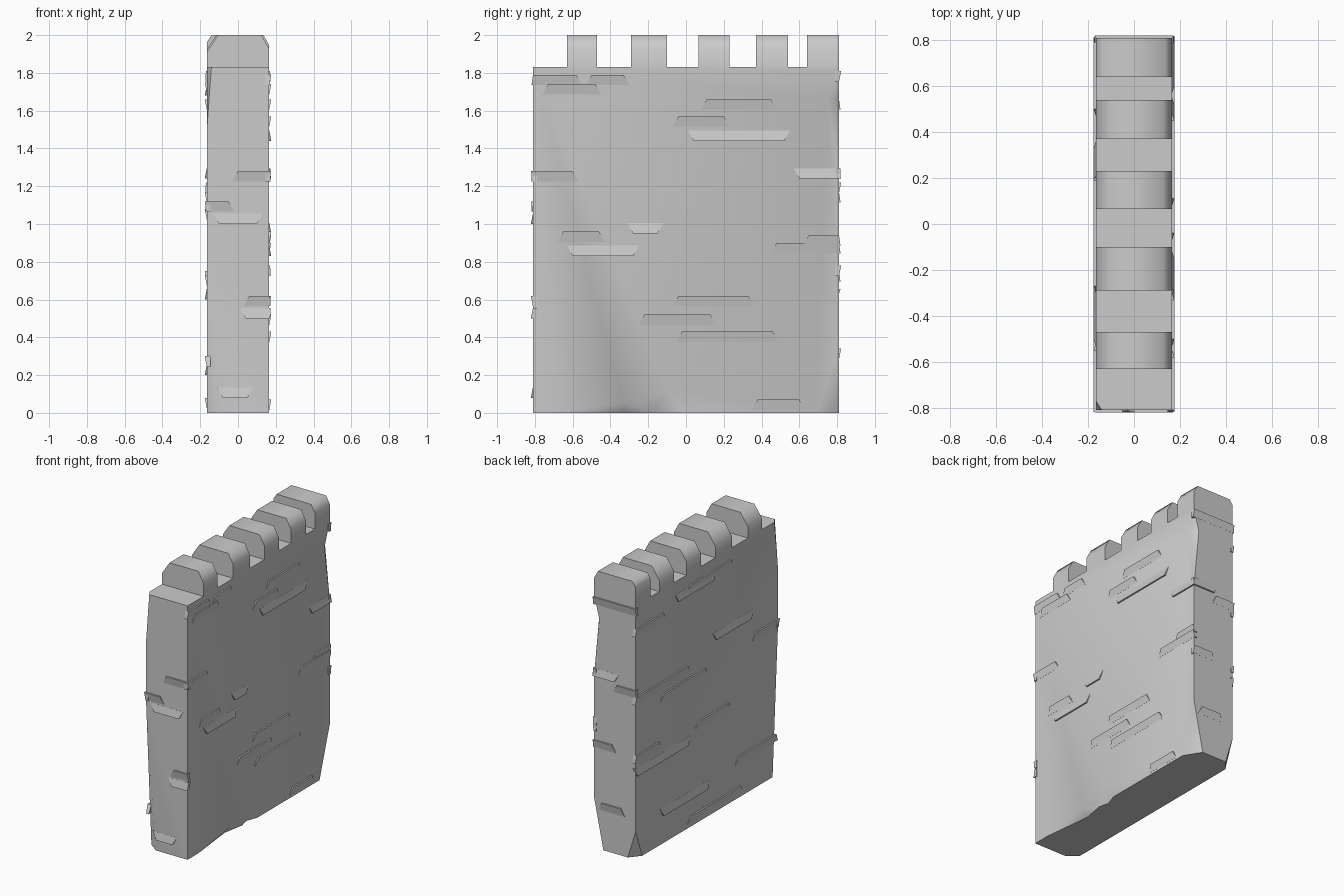
import bpy, bmesh
from mathutils import Vector

if "Cube" in bpy.data.objects:
    bpy.data.objects.remove(bpy.data.objects["Cube"])

W, L, H = 0.165, 0.81, 1.83   # half thickness, half length, wall height
P = 0.011                     # how far raised bricks stand out


def add_hull(bm, pts):
    verts = [bm.verts.new(p) for p in pts]
    res = bmesh.ops.convex_hull(bm, input=verts)
    junk = [g for g in res["geom_interior"] + res["geom_unused"]
            if isinstance(g, bmesh.types.BMVert)]
    if junk:
        bmesh.ops.delete(bm, geom=junk, context='VERTS')


def finish(name, bm, angle=None):
    bmesh.ops.dissolve_limit(bm, angle_limit=0.01, verts=bm.verts, edges=bm.edges)
    bmesh.ops.recalc_face_normals(bm, faces=bm.faces)
    me = bpy.data.meshes.new(name)
    bm.to_mesh(me)
    bm.free()
    ob = bpy.data.objects.new(name, me)
    bpy.context.collection.objects.link(ob)
    bpy.ops.object.select_all(action='DESELECT')
    bpy.context.view_layer.objects.active = ob
    ob.select_set(True)
    if angle:
        bpy.ops.object.shade_smooth_by_angle(angle=angle)
    return ob


# Main wall slab
bm = bmesh.new()
add_hull(bm, [(x, y, z) for x in (-W, W) for y in (-L, L) for z in (0, H)])
wall = finish("wall_body", bm)

# Broken chips: points on the surface plus one point outside it
chips = [
    # long chip down the front left corner
    [(-W, -L, 1.03), (-0.09, -L, -0.01), (-W, -0.75, -0.01), (-0.3, -0.95, -0.01)],
    # far right corner, bottom
    [(W, 0.69, -0.01), (W, L, 0.36), (0.09, L, -0.01), (0.3, 0.95, -0.01)],
    # far right corner, top
    [(W, L, 1.25), (W, L, 1.82), (W, 0.75, 1.66), (0.125, L, 1.66), (0.22, 0.87, 1.6)],
    # notch in the right foot
    [(W, -0.24, -0.02), (W, 0.0, -0.02), (W, -0.1, 0.12), (0.13, -0.1, -0.02), (0.3, -0.1, -0.02)],
    # long worn strip along the right foot
    [(W, -0.72, -0.005), (W, -0.33, 0.05), (W, -0.08, -0.005), (0.12, -0.33, -0.005), (0.3, -0.35, -0.1)],
    # back left foot
    [(-W, 0.73, -0.01), (-W, L, 0.2), (-0.1, L, -0.01), (-0.3, 0.95, -0.01)],
    # front top corners
    [(-W, -L, 1.5), (-W, -0.77, H + .01), (-0.14, -L, H + .01), (-0.25, -0.9, H + .01)],
]
for i, pts in enumerate(chips):
    bm = bmesh.new()
    add_hull(bm, pts)
    cutter = finish(f"chip_cutter_{i}", bm)
    cutter.hide_render = True
    mod = wall.modifiers.new("chip", 'BOOLEAN')
    mod.operation, mod.object, mod.solver = 'DIFFERENCE', cutter, 'EXACT'
    bpy.context.view_layer.objects.active = wall
    bpy.ops.object.modifier_apply(modifier=mod.name)
    bpy.data.objects.remove(cutter)
bpy.ops.object.select_all(action='DESELECT')
wall.select_set(True)
bpy.context.view_layer.objects.active = wall
bpy.ops.object.shade_smooth_by_angle(angle=0.7)

# Merlons: y range, left and right top chamfers
merlons = [(-0.63, -0.47, 0.06, 0.04), (-0.29, -0.10, 0.06, 0.04),
           (0.065, 0.23, 0.05, 0.04), (0.37, 0.54, 0.06, 0.04), (0.64, L, 0.025, 0.03)]
for i, (y0, y1, cl, cr) in enumerate(merlons):
    prof = [(-W, H - 0.02), (W, H - 0.02), (W, 2 - 1.8 * cr), (W - cr, 2), (cl - W, 2), (-W, 2 - 1.5 * cl)]
    bm = bmesh.new()
    add_hull(bm, [(x, y, z) for x, z in prof for y in (y0, y1)])
    finish(f"merlon_{i + 1}", bm, 1.1)

# Raised bricks: start, end, height of the proud edge, side it tapers to (-1 down, 1 up)
right = [(-0.81, -0.58, 1.79, -1), (-0.5, -0.33, 1.79, -1), (-0.73, -0.48, 1.74, -1),
         (0.11, 0.45, 1.66, -1), (-0.04, 0.20, 1.57, -1), (0.04, 0.52, 1.44, 1),
         (-0.82, -0.6, 1.28, -1), (0.6, 0.82, 1.24, 1), (-0.65, -0.46, 0.96, -1),
         (-0.28, -0.15, 0.95, 1), (-0.6, -0.28, 0.83, 1), (0.48, 0.81, 0.90, -1),
         (0.65, 0.81, 0.94, -1), (-0.04, 0.33, 0.62, -1), (-0.22, 0.13, 0.52, -1),
         (-0.02, 0.46, 0.43, -1), (0.38, 0.6, 0.07, -1)]
left = [(0.5, 0.81, 1.66, -1), (-0.07, 0.33, 1.68, 1), (-0.27, 0.19, 1.75, -1),
        (-0.5, -0.1, 1.24, 1), (-0.82, -0.55, 1.12, -1), (0.22, 0.81, 1.17, -1),
        (0.02, 0.5, 1.08, -1), (-0.24, 0.1, 0.73, -1), (0.55, 0.81, 0.75, -1),
        (0.22, 0.8, 0.6, 1), (-0.78, -0.35, 0.3, -1), (0.0, 0.5, 0.2, 1), (-0.38, 0.19, 0.08, -1)]
front = [(0.0, 0.17, 1.28, -1), (-0.17, -0.05, 1.12, -1), (-0.1, 0.1, 1.0, 1),
         (0.06, 0.17, 0.62, -1), (0.04, 0.17, 0.5, 1), (-0.08, 0.05, 0.08, 1)]
back = [(-0.17, 0.17, 1.81, -1), (-0.17, -0.02, 1.22, -1), (0.0, 0.17, 1.24, 1),
        (0.02, 0.17, 0.78, -1), (-0.05, 0.1, 0.34, -1)]


def bricks(name, rows, place, half):
    bm = bmesh.new()
    lim = half + 0.008
    for a, b, z, d in rows:
        z1 = max(z + d * 0.055, 0.01)
        a1, b1 = max(a - 0.03, -lim), min(b + 0.03, lim)
        a, b = max(a, -lim), min(b, lim)
        add_hull(bm, [place(a, P, z), place(b, P, z), place(a1, 0.0005, z1), place(b1, 0.0005, z1),
                      place(a, -0.02, z), place(b, -0.02, z), place(a1, -0.02, z1), place(b1, -0.02, z1)])
    finish(name, bm, 0.5)


bricks("right_bricks", right, lambda a, d, z: (W + d, a, z), L)
bricks("left_bricks", left, lambda a, d, z: (-W - d, a, z), L)
bricks("front_bricks", front, lambda a, d, z: (a, -L - d, z), W)
bricks("back_bricks", back, lambda a, d, z: (a, L + d, z), W)
